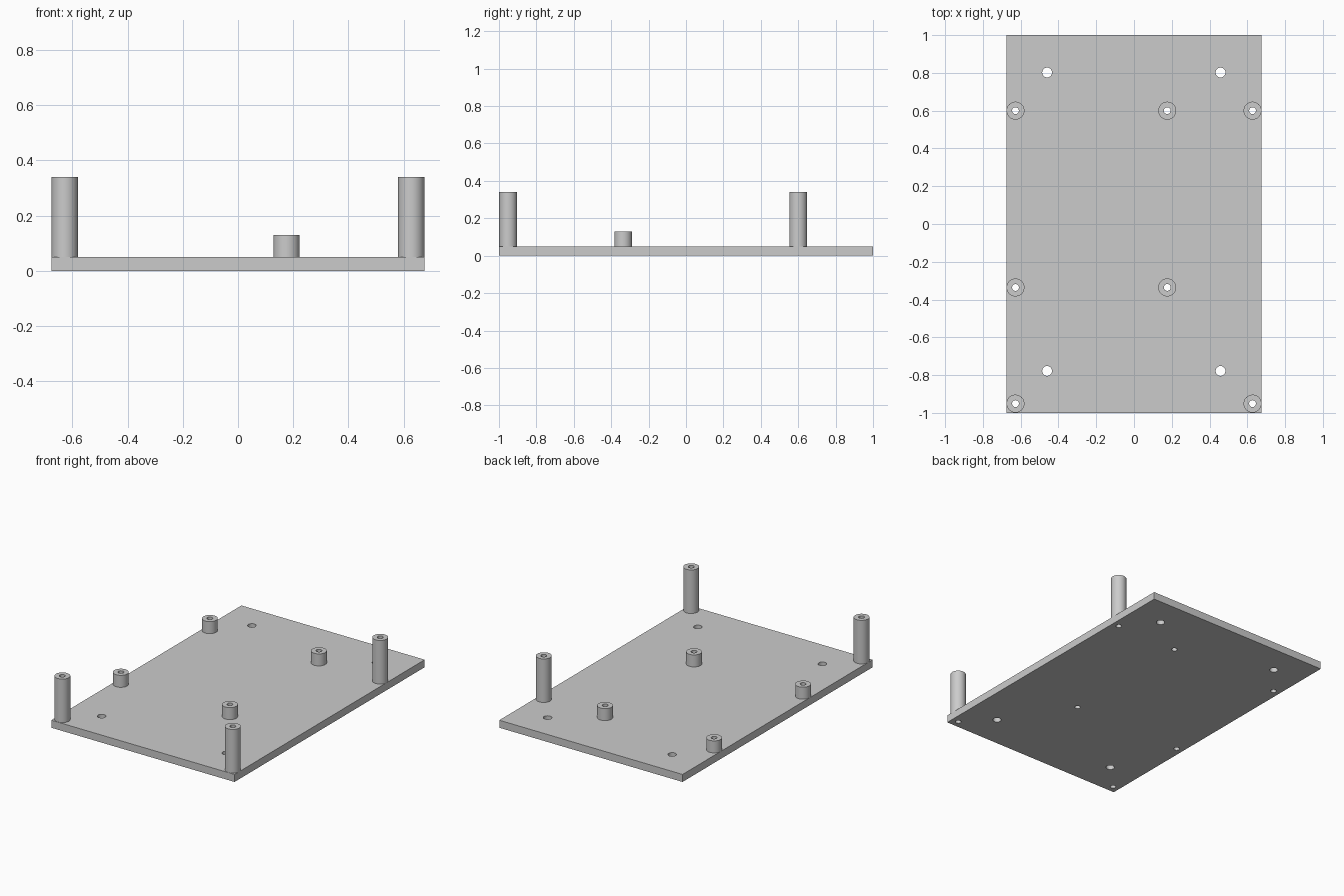
import bpy
import bmesh
from mathutils import Matrix, Vector
from math import radians, tau

if "Cube" in bpy.data.objects:
    bpy.data.objects.remove(bpy.data.objects["Cube"], do_unlink=True)

PLATE_W, PLATE_L, PLATE_T = 1.35, 2.0, 0.05
POST_R, BORE_R, MOUNT_R = 0.0475, 0.018, 0.026
SEGMENTS = 48
TALL_TOP, SHORT_TOP = 0.34, 0.13

EDGE_X, INNER_X = 0.6275, 0.176
BACK_Y, MID_Y, FRONT_Y = 0.6, -0.336, -0.951

tall_posts = [(EDGE_X, BACK_Y), (EDGE_X, FRONT_Y), (-EDGE_X, FRONT_Y)]
short_posts = [(x, y) for x in (-EDGE_X, INNER_X) for y in (BACK_Y, MID_Y)]
mount_holes = [(x, y) for x in (-0.46, 0.458) for y in (0.802, -0.778)]

grey = bpy.data.materials.new("plain grey")
grey.use_nodes = True
grey.diffuse_color = (0.6, 0.6, 0.6, 1)
grey.node_tree.nodes["Principled BSDF"].inputs["Base Color"].default_value = grey.diffuse_color


def make_object(name, bm):
    bmesh.ops.recalc_face_normals(bm, faces=bm.faces)
    mesh = bpy.data.meshes.new(name)
    bm.to_mesh(mesh)
    bm.free()
    mesh.materials.append(grey)
    obj = bpy.data.objects.new(name, mesh)
    bpy.context.collection.objects.link(obj)
    return obj


def activate(obj):
    bpy.ops.object.select_all(action='DESELECT')
    obj.select_set(True)
    bpy.context.view_layer.objects.active = obj


def make_post(name, x, y, top):
    """Hollow standoff: a rectangular wall section turned about its axis."""
    bm = bmesh.new()
    section = [(BORE_R, PLATE_T), (POST_R, PLATE_T), (POST_R, top), (BORE_R, top)]
    verts = [bm.verts.new((r, 0, z)) for r, z in section]
    edges = [bm.edges.new((verts[i - 1], verts[i])) for i in range(len(verts))]
    bmesh.ops.spin(bm, geom=verts + edges, cent=(0, 0, 0), axis=(0, 0, 1),
                   angle=tau, steps=SEGMENTS, use_duplicate=False)
    bmesh.ops.remove_doubles(bm, verts=bm.verts, dist=0.0001)
    post = make_object(name, bm)
    post.location = (x, y, 0)
    activate(post)
    bpy.ops.object.shade_smooth_by_angle(angle=radians(30))


# Base plate
bm = bmesh.new()
bmesh.ops.create_cube(bm, size=1)
bmesh.ops.scale(bm, vec=Vector((PLATE_W, PLATE_L, PLATE_T)), verts=bm.verts)
bmesh.ops.translate(bm, vec=(0, 0, PLATE_T / 2), verts=bm.verts)
plate = make_object("base_plate", bm)

# Holes through the plate
bm = bmesh.new()
holes = [(p, BORE_R) for p in tall_posts + short_posts]
holes += [(p, MOUNT_R) for p in mount_holes]
for (x, y), radius in holes:
    bmesh.ops.create_cone(bm, cap_ends=True, segments=SEGMENTS, radius1=radius,
                          radius2=radius, depth=PLATE_T * 3,
                          matrix=Matrix.Translation((x, y, PLATE_T / 2)))
cutter = make_object("hole_cutter", bm)
cutter.hide_render = True
drill = plate.modifiers.new("holes", 'BOOLEAN')
drill.operation = 'DIFFERENCE'
drill.solver = 'EXACT'
drill.object = cutter
activate(plate)
bpy.ops.object.modifier_apply(modifier=drill.name)
bpy.data.objects.remove(cutter, do_unlink=True)
activate(plate)
bpy.ops.object.shade_smooth_by_angle(angle=radians(30))

# Standoffs
for i, (x, y) in enumerate(tall_posts, 1):
    make_post(f"tall_standoff_{i}", x, y, TALL_TOP)
for i, (x, y) in enumerate(short_posts, 1):
    make_post(f"short_standoff_{i}", x, y, SHORT_TOP)
